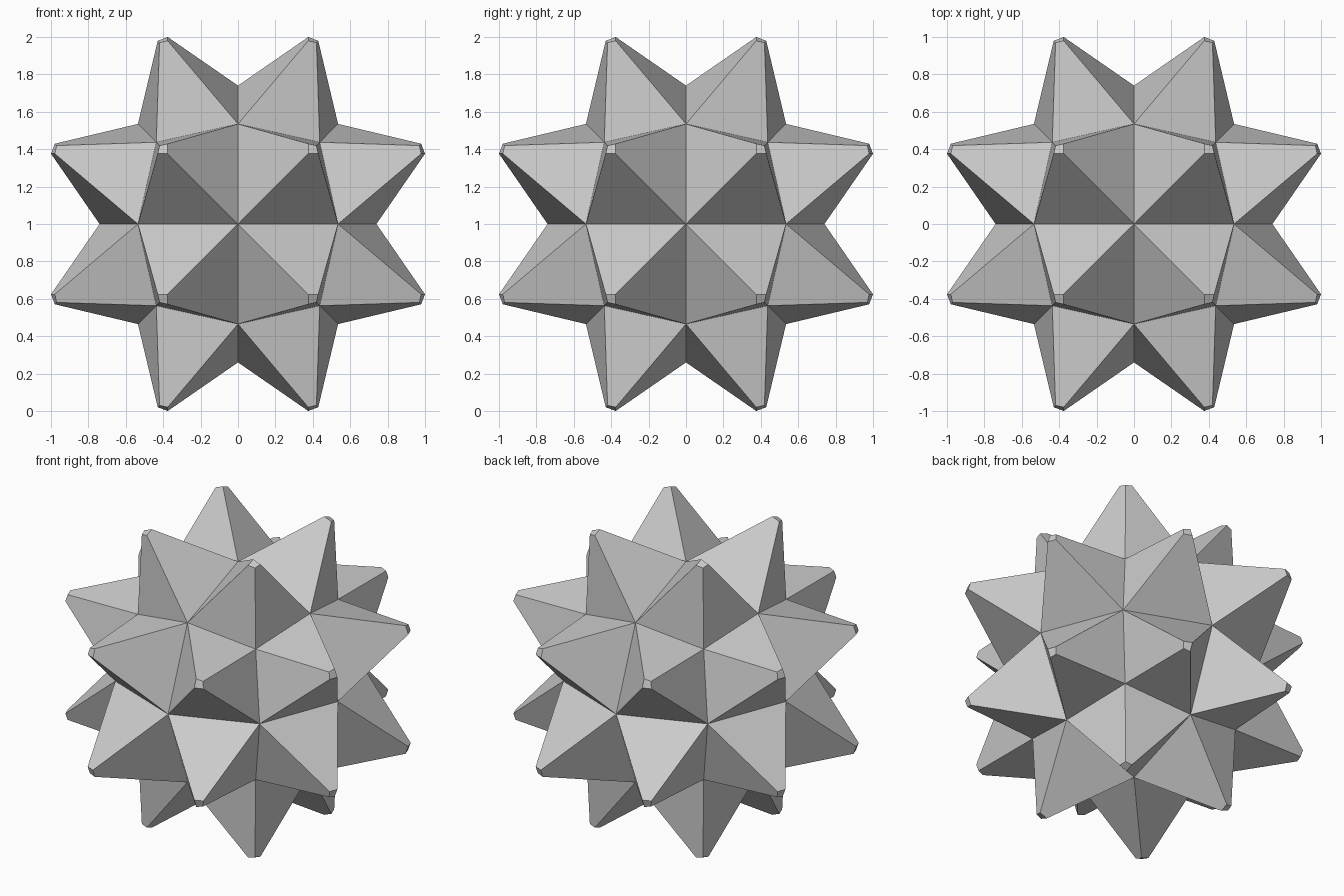
import bpy, bmesh
from mathutils import Vector

if "Cube" in bpy.data.objects:
    bpy.data.objects.remove(bpy.data.objects["Cube"])

# Core radius per axis for face-centre, edge-centre and corner points
CORE = {1: 0.74, 2: 0.535, 3: 0.437}
TIP_SIDE, TIP_OUT = 0.4, 0.982   # spike tip centre
TIP_SCALE = 0.1                  # size of the blunt tip relative to its base

bm = bmesh.new()

# Rounded core: cube split into 24 kite-shaped faces
bmesh.ops.create_cube(bm, size=2)
bmesh.ops.subdivide_edges(bm, edges=bm.edges[:], cuts=1, use_grid_fill=True)
for v in bm.verts:
    signs = [round(c) for c in v.co]
    v.co = Vector(signs) * CORE[sum(map(abs, signs))]

# Pull every face out into a blunt four-sided spike
spikes = bmesh.ops.extrude_discrete_faces(bm, faces=bm.faces[:])["faces"]
for f in spikes:
    centre = f.calc_center_median()
    longest = max(abs(c) for c in centre)
    tip = Vector([(TIP_OUT if abs(c) > longest - 0.01 else TIP_SIDE) * (1 if c > 0 else -1)
                  for c in centre])
    for v in f.verts:
        v.co = tip + (v.co - centre) * TIP_SCALE

# Stand the star on the ground
bmesh.ops.translate(bm, verts=bm.verts[:], vec=(0, 0, 1))
bmesh.ops.recalc_face_normals(bm, faces=bm.faces[:])

mesh = bpy.data.meshes.new("spiked_star")
bm.to_mesh(mesh)
bm.free()
bpy.context.collection.objects.link(bpy.data.objects.new("spiked_star", mesh))
